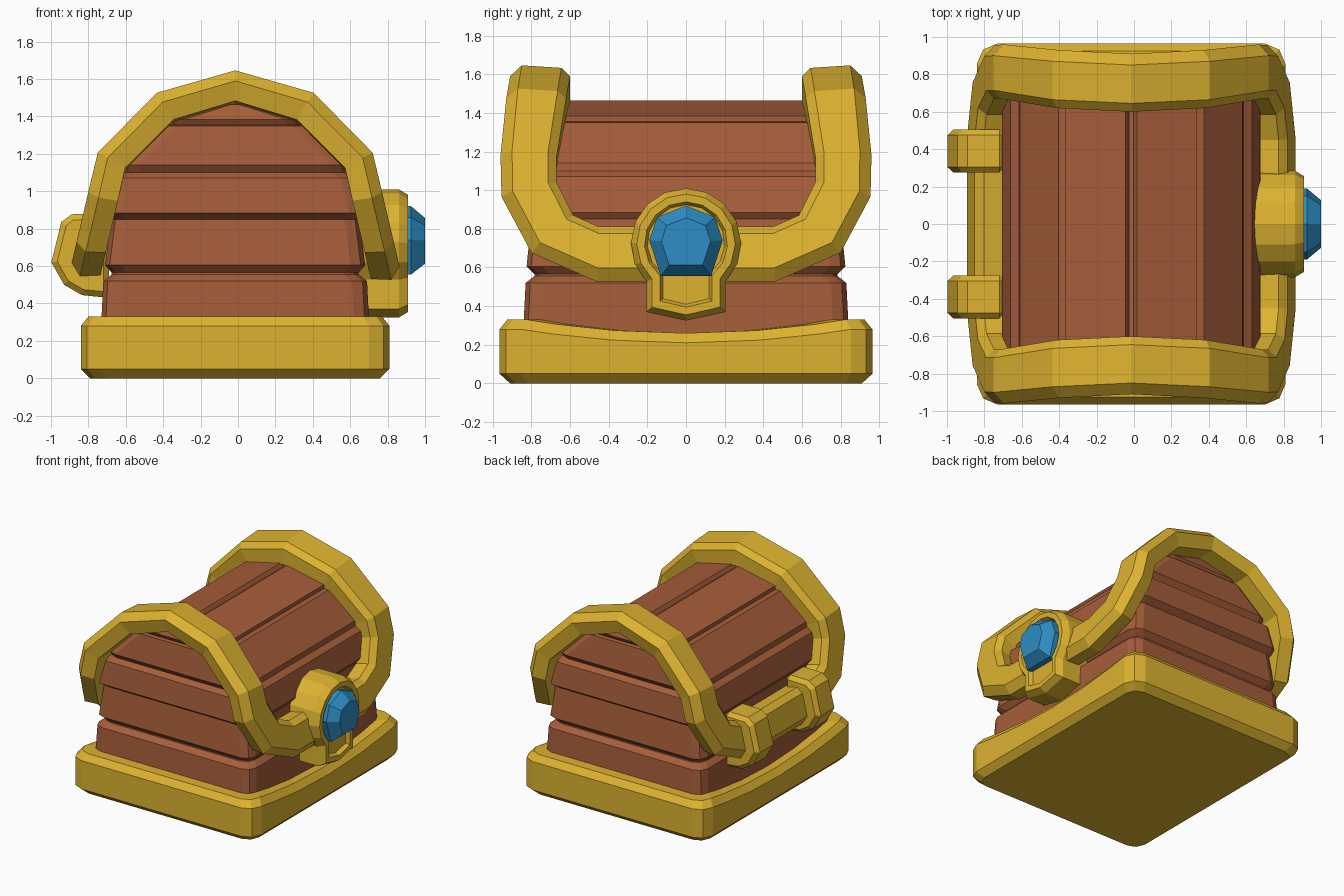
import bpy, bmesh, math
from mathutils import Vector

if "Cube" in bpy.data.objects:
    bpy.data.objects.remove(bpy.data.objects["Cube"])

CX = -0.015  # centre line of the chest body


def material(name, rgb):
    m = bpy.data.materials.new(name)
    m.diffuse_color = (*rgb, 1)
    m.use_nodes = True
    m.node_tree.nodes["Principled BSDF"].inputs["Base Color"].default_value = m.diffuse_color
    return m


gold = material("gold", (0.73, 0.45, 0.03))
wood = material("brown wood", (0.38, 0.11, 0.042))
blue = material("blue gem", (0.026, 0.27, 0.56))


def loft(name, rings, mat, cap=True, closed=True, loc=(0, 0, 0)):
    """Skin a list of equal-length rings of 3D points."""
    bm = bmesh.new()
    vs = [[bm.verts.new(p) for p in r] for r in rings]
    n = len(rings[0])
    for a, b in zip(vs, vs[1:]):
        for i in range(n if closed else n - 1):
            j = (i + 1) % n
            bm.faces.new((a[i], a[j], b[j], b[i]))
    if cap:
        bm.faces.new(vs[0])
        bm.faces.new(vs[-1])
    bmesh.ops.recalc_face_normals(bm, faces=bm.faces)
    me = bpy.data.meshes.new(name)
    bm.to_mesh(me)
    bm.free()
    me.materials.append(mat)
    ob = bpy.data.objects.new(name, me)
    ob.location = loc
    bpy.context.collection.objects.link(ob)
    return ob


def rect(hx, hy, z, c, dip=0.0):
    """Rectangle with cut corners; long sides may dip in the middle."""
    q = [(hx, 0), (hx, hy * .4), (hx, hy * .72), (hx, hy - c),
         (hx - .3 * c, hy - .3 * c), (hx - c, hy)]
    pts = q + [(-x, y) for x, y in q[::-1]]
    pts += [(-x, -y) for x, y in q[1:]] + [(x, -y) for x, y in q[:0:-1]]
    return [Vector((x, y, z - dip * max(0, 1 - (y / (hy - c)) ** 2)))
            for x, y in pts]


# Gold base tray
loft("base", [rect(.775, .91, 0, .09), rect(.825, .965, .05, .11),
              rect(.825, .965, .28, .11, .07), rect(.785, .925, .33, .1, .07),
              rect(.70, .82, .33, .08, .07)], gold, loc=(CX, 0, 0))

# Wooden body and stepped lid, one ring per plank edge
planks = [(.72, .845, .22), (.705, .83, .52), (.66, .785, .555), (.66, .785, .565),
          (.695, .825, .605), (.665, .80, .85),
          (.69, .85, .885), (.645, .83, 1.07), (.60, .79, 1.10),
          (.595, .82, 1.14), (.39, .79, 1.35), (.35, .76, 1.355),
          (.35, .78, 1.385), (.03, .75, 1.465), (.012, .74, 1.435)]
loft("wooden_body", [rect(x, y, z, min(.08, x * .4)) for x, y, z in planks],
     wood, loc=(CX, 0, 0))

# Gold band: one quarter of the saddle-shaped loop, mirrored twice
# each station: outer edge, inner edge, outward normal
T = .165


def side(y, z):
    return (.735 + (1.21 - z) * .235, y, z)


slope = (.97, 0, .23)
stations = [((0, -.91, 1.65), (0, -.60, 1.63), (0, 0, 1)),
            ((.42, -.93, 1.53), (.42, -.62, 1.51), (.55, 0, .88)),
            ((.735, -.96, 1.21), (.735, -.67, 1.19), (.89, 0, .5)),
            (side(-.955, .98), side(-.67, 1.05), slope),
            (side(-.80, .69), side(-.585, .88), slope),
            (side(-.46, .54), side(-.45, .82), slope),
            (side(0, .54), side(0, .82), slope)]
rings = []
for a, b, n in stations:
    a, b, n = Vector(a), Vector(b), Vector(n)
    w = (b - a).normalized()
    rings.append([a - n * T + w * .03, a - n * .06, a + w * .06,
                  b - w * .045, b - n * .04, b - n * T])
band = loft("gold_band", rings, gold, cap=False, loc=(CX, 0, 0))
mod = band.modifiers.new("mirror", 'MIRROR')
mod.use_axis = (True, True, False)
mod.merge_threshold = .002


# Clasp: keyhole outline with chamfered rim and sunken middle
def keyhole(x, o):
    r, w = .285 - o, .205 - o
    start = -math.acos(w / r)
    n = 12
    pts = []
    for i in range(n + 1):
        t = start + (math.pi - 2 * start) * i / n
        pts.append((x, r * math.cos(t), .725 + r * math.sin(t)))
    return pts + [(x, -w, .37 + o * .8), (x, 0, .325 + o), (x, w, .37 + o * .8)]


loft("clasp", [keyhole(.64, 0), keyhole(.86, 0), keyhole(.91, .03),
               keyhole(.91, .07), keyhole(.88, .085)], gold)

# Seven-sided gem
half = [(0, .92), (.15, .86), (.19, .74), (.13, .555)]
outline = half + [(-y, z) for y, z in half[:0:-1]]


def gem_ring(x, s):
    return [(x, y * s, .73 + (z - .73) * s) for y, z in outline]


loft("gem", [gem_ring(.87, 1), gem_ring(.925, 1), gem_ring(1.0, .67)], blue)

# Two hinge clips wrapped around the rear bar
clip = [(-.69, .43), (-.835, .445), (-.93, .50), (-.998, .62),
        (-.945, .835), (-.89, .877), (-.69, .88)]
for label, y in (("front", -.39), ("rear", .39)):
    h = loft(label + "_hinge",
             [[(x, y + d, z) for x, z in clip] for d in (-.115, .115)], gold)
    bev = h.modifiers.new("bevel", 'BEVEL')
    bev.width = .03
    bev.segments = 1
    bev.limit_method = 'ANGLE'
    bev.angle_limit = math.radians(60)
